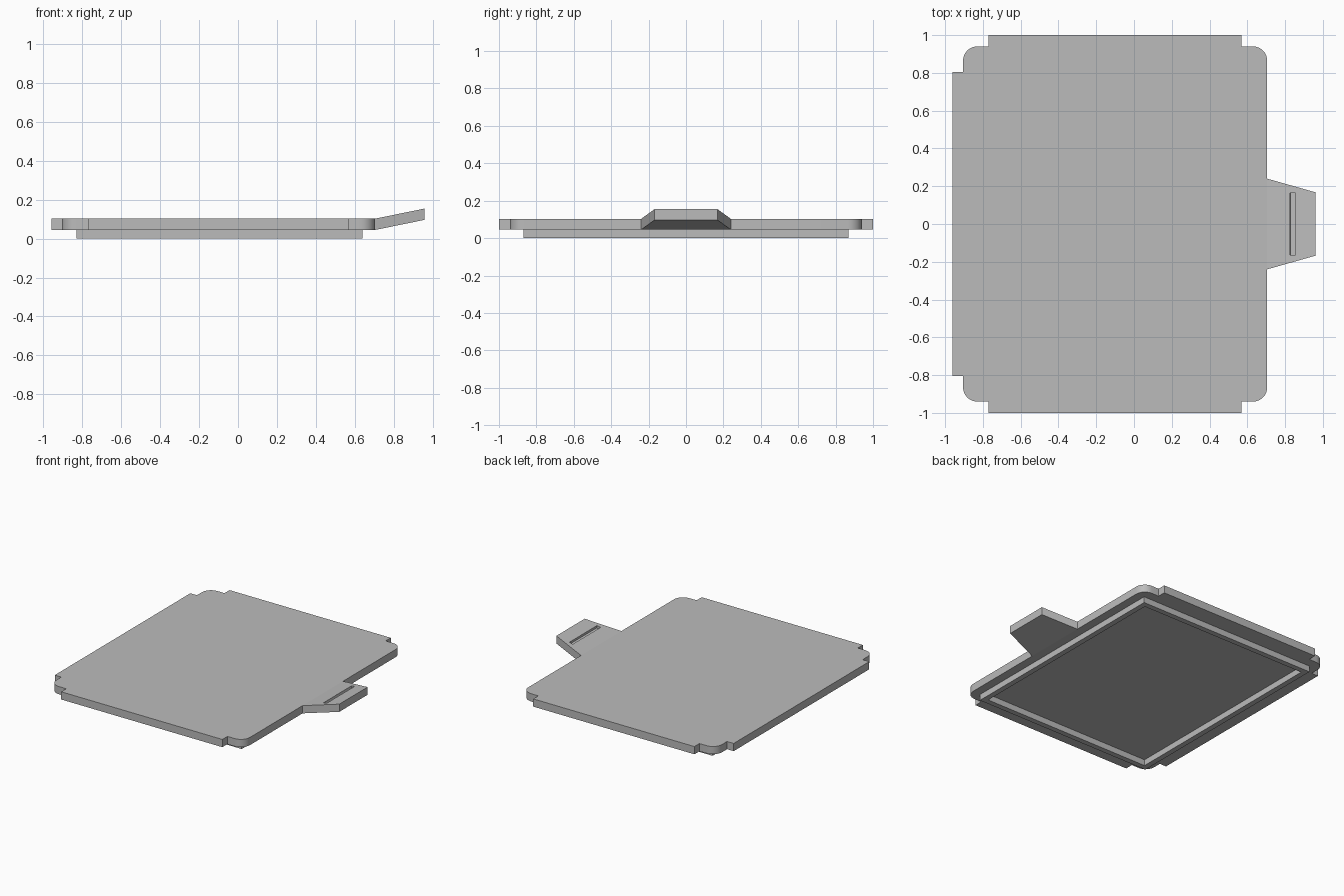
import bpy
import bmesh
from math import sin, cos, pi, atan2

old = bpy.data.objects.get("Cube")
if old:
    bpy.data.objects.remove(old, do_unlink=True)

grey = bpy.data.materials.new("mid_grey")
grey.use_nodes = True
colour = (0.5, 0.5, 0.5, 1)
grey.diffuse_color = colour
grey.node_tree.nodes["Principled BSDF"].inputs["Base Color"].default_value = colour

PLATE_LOW, PLATE_HIGH = 0.045, 0.103


def add_object(name, bm):
    bmesh.ops.recalc_face_normals(bm, faces=bm.faces)
    mesh = bpy.data.meshes.new(name)
    bm.to_mesh(mesh)
    bm.free()
    mesh.materials.append(grey)
    obj = bpy.data.objects.new(name, mesh)
    bpy.context.collection.objects.link(obj)
    return obj


def prism(name, outline, low, high):
    bm = bmesh.new()
    face = bm.faces.new([bm.verts.new((x, y, low)) for x, y in outline])
    grown = bmesh.ops.extrude_face_region(bm, geom=[face])
    verts = [v for v in grown["geom"] if isinstance(v, bmesh.types.BMVert)]
    bmesh.ops.translate(bm, vec=(0, 0, high - low), verts=verts)
    return add_object(name, bm)


def arc(cx, cy, radius, start, steps=8):
    return [(cx + radius * cos(start + pi / 2 * i / steps),
             cy + radius * sin(start + pi / 2 * i / steps))
            for i in range(steps + 1)]


def box(name, x0, x1, y0, y1, low, high):
    return prism(name, [(x0, y0), (x1, y0), (x1, y1), (x0, y1)], low, high)


# Plate: rounded corners, with flanges on three sides
half = [(0.705, 0)] + arc(0.63, 0.865, 0.075, 0)
half += [(0.57, 0.94), (0.57, 1), (-0.77, 1), (-0.77, 0.94)]
half += arc(-0.83, 0.865, 0.075, pi / 2)
half += [(-0.905, 0.805), (-0.96, 0.805)]
plate = prism("lid_plate", half + [(x, -y) for x, y in reversed(half[1:])],
              PLATE_LOW, PLATE_HIGH)

# Underside rim: a square-section ring
bm = bmesh.new()
X0, X1, Y, W = -0.83, 0.64, 0.87, 0.04
rings = []
for z in (0, PLATE_LOW):
    for inset in (0, W):
        a, b, y = X0 + inset, X1 - inset, Y - inset
        rings.append([bm.verts.new(p) for p in
                      ((a, -y, z), (b, -y, z), (b, y, z), (a, y, z))])
for r, s in ((0, 1), (1, 3), (3, 2), (2, 0)):
    for i in range(4):
        j = (i + 1) % 4
        bm.faces.new((rings[r][i], rings[r][j], rings[s][j], rings[s][i]))
add_object("underside_rim", bm)

# Pull tab: tapered and tilted upward
RISE = 0.052
bm = bmesh.new()
bmesh.ops.create_cube(bm, size=1)
for v in bm.verts:
    outer, top, side = v.co.x > 0, v.co.z > 0, 1 if v.co.y > 0 else -1
    v.co.x = 0.96 if outer else 0.705
    v.co.y = side * (0.168 if outer else 0.24)
    v.co.z = (PLATE_HIGH if top else PLATE_LOW) + (RISE if outer else 0)
tab = add_object("pull_tab", bm)

# Shallow groove across the tab
cutter = box("groove_cutter", -0.015, 0.015, -0.165, 0.165, -0.02, 0.03)
cutter.location = (0.84, 0, PLATE_HIGH + RISE * (0.84 - 0.705) / 0.255)
cutter.rotation_euler.y = -atan2(RISE, 0.255)
cutter.hide_render = True
cutter.hide_viewport = True
cut = tab.modifiers.new("groove", 'BOOLEAN')
cut.object = cutter
cut.operation = 'DIFFERENCE'
cut.solver = 'EXACT'

# Smooth the rounded plate corners only
bpy.ops.object.select_all(action='DESELECT')
plate.select_set(True)
bpy.context.view_layer.objects.active = plate
bpy.ops.object.shade_smooth_by_angle(angle=pi / 6)
